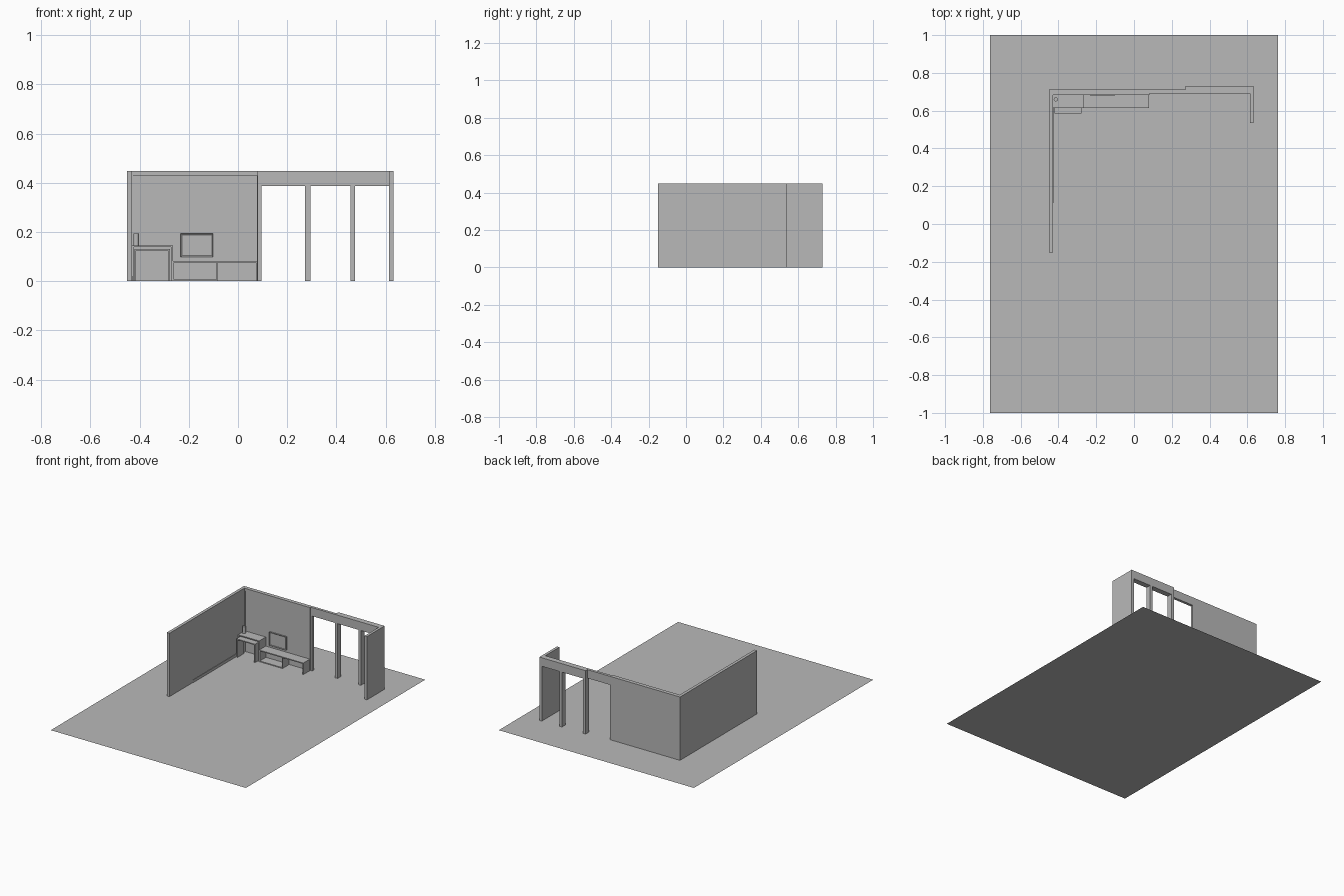
import bpy, bmesh
from mathutils import Matrix, Vector

if "Cube" in bpy.data.objects:
    bpy.data.objects.remove(bpy.data.objects["Cube"])

grey = bpy.data.materials.new("plain_grey")
grey.diffuse_color = (0.485, 0.485, 0.485, 1)
grey.use_nodes = True
grey.node_tree.nodes["Principled BSDF"].inputs["Base Color"].default_value = grey.diffuse_color


def finish(name, bm):
    me = bpy.data.meshes.new(name)
    bm.normal_update()
    bm.to_mesh(me)
    bm.free()
    me.materials.append(grey)
    ob = bpy.data.objects.new(name, me)
    bpy.context.collection.objects.link(ob)
    return ob


def box(name, x0, x1, y0, y1, z0, z1):
    bm = bmesh.new()
    size = Vector((x1 - x0, y1 - y0, z1 - z0))
    mid = Vector((x0 + x1, y0 + y1, z0 + z1)) / 2
    bmesh.ops.create_cube(bm, size=1, matrix=Matrix.Translation(mid) @ Matrix.Diagonal((*size, 1)))
    return finish(name, bm)


# floor sheet without thickness
bm = bmesh.new()
bmesh.ops.create_grid(bm, x_segments=1, y_segments=1, size=1, matrix=Matrix.Diagonal((0.762, 1, 1, 1)))
finish("floor", bm)

F, H = 0.001, 0.448   # bottom and top of the walls
D = 0.388             # underside of the lintel

# walls
box("left_wall", -0.451, -0.43, -0.15, 0.711, F, H)
box("back_wall", -0.43, 0.095, 0.692, 0.711, F, H)
box("right_wall", 0.614, 0.633, 0.535, 0.731, F, H)

# openings on the right: lintels and posts
box("narrow_lintel", 0.095, 0.272, 0.692, 0.711, D, H)
box("wide_lintel", 0.272, 0.614, 0.692, 0.731, D, H)
for i, (a, b) in enumerate([(0.272, 0.294), (0.457, 0.475)]):
    box(f"post_{i + 1}", a, b, 0.692, 0.731, F, D)

# wall cladding, split by narrow joints, with trims
for i, (a, b) in enumerate([(-0.424, -0.3115), (-0.3105, -0.2665), (-0.2655, 0.075)]):
    box(f"cladding_{i + 1}", a, b, 0.688, 0.692, F, 0.428)
box("top_trim", -0.43, 0.082, 0.684, 0.692, 0.43, H)
for n, x in (("left", -0.43), ("right", 0.077)):
    box(n + "_trim", x, x + 0.005, 0.685, 0.692, F, 0.43)
box("skirting", -0.43, -0.427, 0.11, 0.69, F, 0.02)

T = 0.007             # furniture board thickness


def table(name, x0, x1, y0, y1, z):
    """Board top on two side panels."""
    box(name + "_top", x0, x1, y0, y1, z - T, z)
    box(name + "_left_side", x0, x0 + T, y0, y1, F, z - T)
    box(name + "_right_side", x1 - T, x1, y0, y1, F, z - T)


# desk with a lower pull-out table
table("desk", -0.43, -0.265, 0.615, 0.688, 0.146)
table("pull_out_table", -0.421, -0.277, 0.585, 0.658, 0.131)

# media bench with open cabinet
box("bench_top", -0.265, 0.08, 0.615, 0.688, 0.075, 0.082)
box("bench_leg", 0.073, 0.08, 0.615, 0.688, F, 0.075)
box("cabinet_base", -0.265, -0.083, 0.615, 0.688, 0.0, 0.006)
box("cabinet_left", -0.265, -0.26, 0.615, 0.688, 0.006, 0.075)
box("cabinet_right", -0.088, -0.083, 0.615, 0.688, 0.006, 0.075)
box("cabinet_back", -0.26, -0.088, 0.683, 0.688, 0.006, 0.075)

# screen with inset front
bm = bmesh.new()
bmesh.ops.create_cube(bm, size=1, matrix=Matrix.Translation((-0.167, 0.684, 0.146))
                      @ Matrix.Diagonal((0.132, 0.009, 0.095, 1)))
bm.normal_update()
front = [f for f in bm.faces if f.normal.y < -0.9]
bmesh.ops.inset_region(bm, faces=front, thickness=0.007, depth=-0.004)
finish("screen", bm)

# small canister on the desk
bm = bmesh.new()
bmesh.ops.create_cone(bm, cap_ends=True, segments=16, radius1=0.011, radius2=0.011, depth=0.048,
                      matrix=Matrix.Translation((-0.414, 0.66, 0.17)))
ob = finish("desk_canister", bm)
bpy.context.view_layer.objects.active = ob
ob.select_set(True)
bpy.ops.object.shade_smooth_by_angle()
